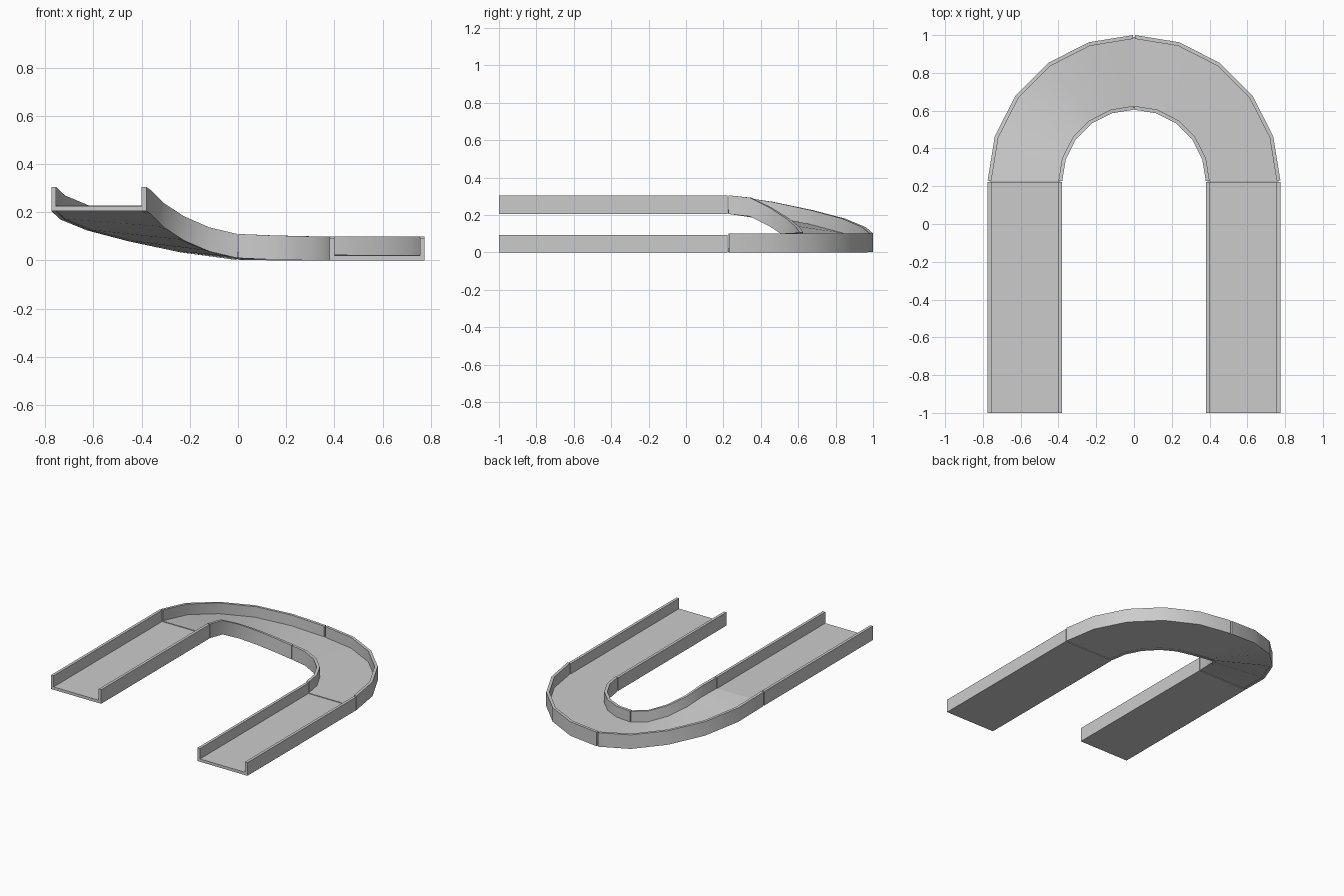
import bpy
from math import radians, sin, cos

if "Cube" in bpy.data.objects:
    bpy.data.objects.remove(bpy.data.objects["Cube"])

CY = 0.225                 # centre of the half-circle bend
R_IN, R_OUT, T = 0.38, 0.775, 0.02
STEP = 18
# base heights every 18 degrees, from the low leg round to the high leg
RISE_IN = [0, 0, 0, 0.002, 0.005, 0.01, 0.037, 0.083, 0.138, 0.192, 0.205]
RISE_OUT = [0, 0, 0, 0, 0, 0.002, 0.034, 0.08, 0.125, 0.17, 0.205]


def make(name, verts, faces):
    me = bpy.data.meshes.new(name)
    me.from_pydata(verts, [], faces)
    ob = bpy.data.objects.new(name, me)
    bpy.context.collection.objects.link(ob)
    return ob


def bridge(name, rings):
    """Skin a chain of four-cornered sections and cap both ends."""
    verts = [v for r in rings for v in r]
    faces = [(0, 1, 2, 3)]
    for i in range(len(rings) - 1):
        for k in range(4):
            a, b = i * 4 + k, i * 4 + (k + 1) % 4
            faces.append((a, a + 4, b + 4, b))
    n = len(verts)
    faces.append((n - 1, n - 2, n - 3, n - 4))
    return make(name, verts, faces)


def bend(name, r0, r1, rise0, rise1, z0, z1, first, last, gap=0.0):
    rings = []
    for i in range(first, last + 1):
        ang = i * STEP + (gap if i == first else -gap if i == last else 0)
        c, s = cos(radians(ang)), sin(radians(ang))
        rings.append([(r * c, CY + r * s, z) for r, z in (
            (r0, rise0[i] + z0), (r1, rise1[i] + z0),
            (r1, rise1[i] + z1), (r0, rise0[i] + z1))])
    ob = bridge(name, rings)
    bpy.ops.object.select_all(action='DESELECT')
    ob.select_set(True)
    bpy.context.view_layer.objects.active = ob
    bpy.ops.object.shade_smooth_by_angle(angle=radians(30))


def box(name, x0, x1, y0, y1, z0, z1):
    bridge(name, [[(x0, y, z0), (x0, y, z1), (x1, y, z1), (x1, y, z0)]
                  for y in (y0, y1)])


# straight legs: floor with two side walls
for side, label, z, h in ((1, "low", 0.0, 0.094), (-1, "high", 0.205, 0.1)):
    for part, a, b, top in (("floor", R_IN + T, R_OUT - T, T),
                            ("inner_wall", R_IN, R_IN + T, h),
                            ("outer_wall", R_OUT - T, R_OUT, h)):
        x0, x1 = sorted((side * a, side * b))
        box(f"{label}_leg_{part}", x0, x1, -1, CY - 0.003, z, z + top)

# curved floor and walls, the walls split at the middle of the bend
for label, i, j in (("low", 0, 5), ("high", 5, 10)):
    bend(f"{label}_bend_floor", R_IN + 0.01, R_OUT - 0.01, RISE_IN, RISE_OUT,
         0.003, 0.023, i, j)
    bend(f"{label}_bend_inner_wall", R_IN, R_IN + T, RISE_IN, RISE_IN,
         0, 0.1, i, j, 0.4)
    bend(f"{label}_bend_outer_wall", R_OUT - T, R_OUT, RISE_OUT, RISE_OUT,
         0, 0.1, i, j, 0.4)
